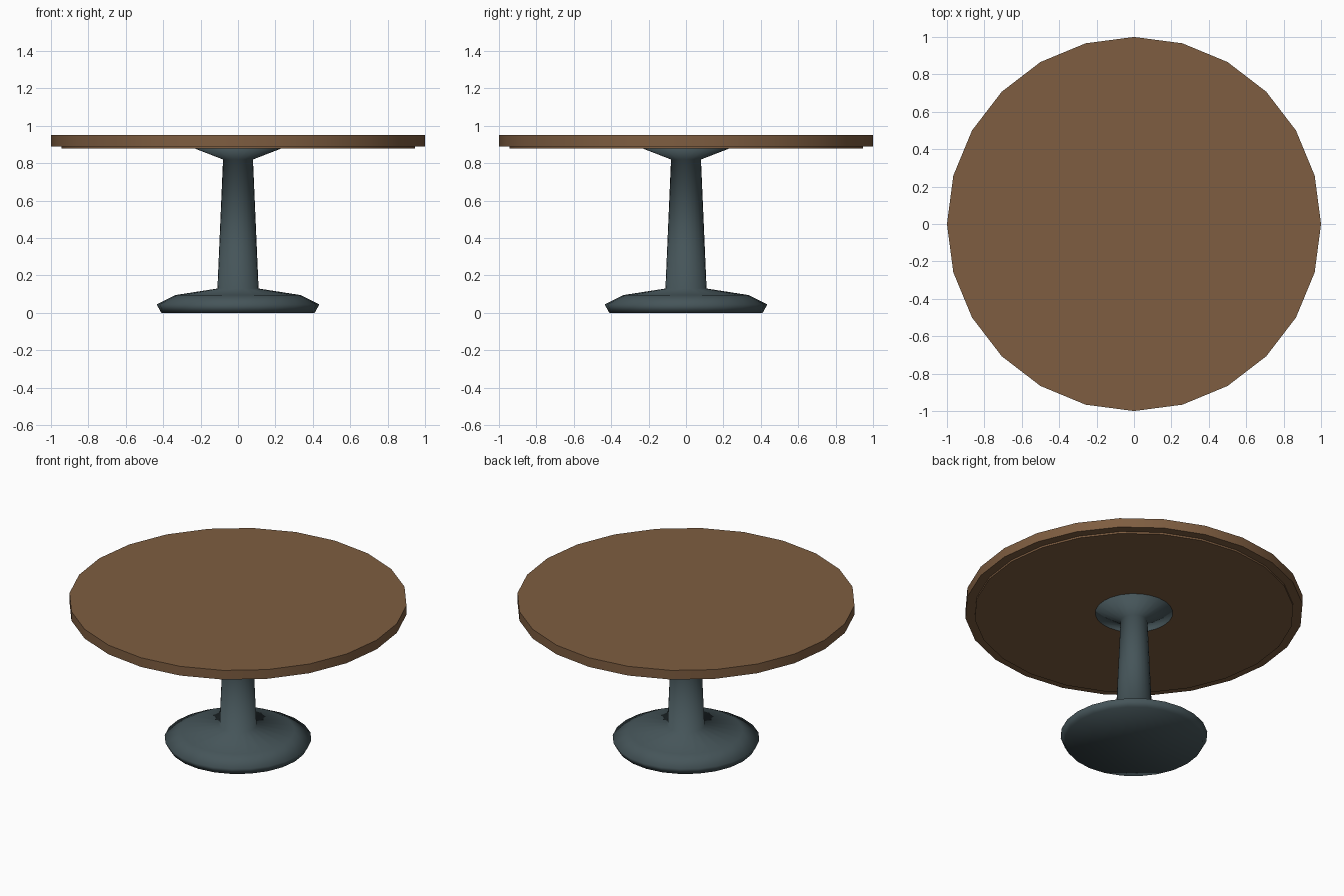
import bpy, bmesh, math

if "Cube" in bpy.data.objects:
    bpy.data.objects.remove(bpy.data.objects["Cube"])

SIDES = 24


def material(name, rgb):
    m = bpy.data.materials.new(name)
    m.diffuse_color = (*rgb, 1.0)
    m.use_nodes = True
    m.node_tree.nodes["Principled BSDF"].inputs["Base Color"].default_value = m.diffuse_color
    return m


def lathe(name, profile, mat):
    """Closed turned solid from (radius, z) points listed bottom to top."""
    bm = bmesh.new()
    rings = []
    for r, z in profile:
        rings.append([bm.verts.new((r * math.cos(2 * math.pi * i / SIDES),
                                    r * math.sin(2 * math.pi * i / SIDES), z))
                      for i in range(SIDES)])
    for lo, hi in zip(rings, rings[1:]):
        for i in range(SIDES):
            j = (i + 1) % SIDES
            bm.faces.new((lo[i], lo[j], hi[j], hi[i]))
    bm.faces.new(rings[0][::-1])
    bm.faces.new(rings[-1])
    mesh = bpy.data.meshes.new(name)
    bm.to_mesh(mesh)
    bm.free()
    mesh.materials.append(mat)
    obj = bpy.data.objects.new(name, mesh)
    bpy.context.collection.objects.link(obj)
    return obj


wood = material("wood", (0.21, 0.11, 0.052))
metal = material("painted_metal", (0.06, 0.09, 0.10))

# Round top and the recessed board beneath it
top = lathe("table_top", [(1.0, 0.89), (1.0, 0.95)], wood)
under = lathe("under_board", [(0.945, 0.878), (0.945, 0.89)], wood)

# Pedestal: foot, tapering column and flared collar
pedestal = lathe("pedestal", [(0.41, 0.0), (0.435, 0.045), (0.335, 0.095),
                              (0.11, 0.13), (0.08, 0.82), (0.235, 0.88)], metal)

# Soft pedestal, crisp edges on the boards
pedestal.data.shade_smooth()
for board in (top, under):
    bpy.ops.object.select_all(action='DESELECT')
    board.select_set(True)
    bpy.context.view_layer.objects.active = board
    bpy.ops.object.shade_smooth_by_angle(angle=math.radians(30))
